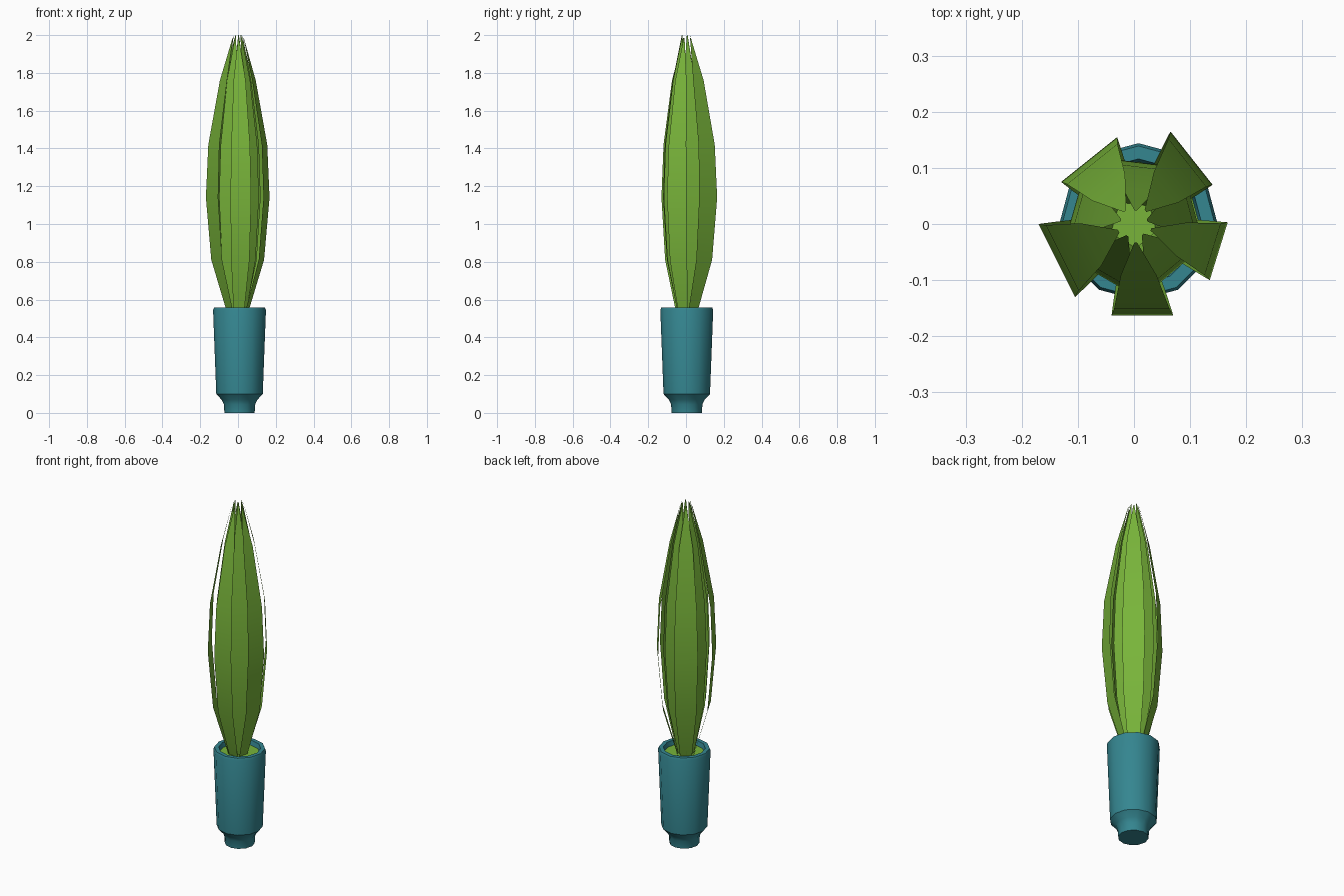
import bpy, bmesh, math
from mathutils import Vector

if "Cube" in bpy.data.objects:
    bpy.data.objects.remove(bpy.data.objects["Cube"])


def material(name, rgb):
    m = bpy.data.materials.new(name)
    m.diffuse_color = (*rgb, 1)
    m.use_nodes = True
    m.node_tree.nodes["Principled BSDF"].inputs["Base Color"].default_value = m.diffuse_color
    return m


teal = material("teal glaze", (0.035, 0.238, 0.28))
green = material("leaf green", (0.188, 0.455, 0.042))


def finish(bm, name, mat, angle):
    me = bpy.data.meshes.new(name)
    bm.to_mesh(me)
    bm.free()
    me.materials.append(mat)
    ob = bpy.data.objects.new(name, me)
    bpy.context.collection.objects.link(ob)
    bpy.ops.object.select_all(action='DESELECT')
    ob.select_set(True)
    bpy.context.view_layer.objects.active = ob
    bpy.ops.object.shade_smooth_by_angle(angle=math.radians(angle))
    return ob


CX, CY, SIDES = 0.008, 0.004, 12


def ring(bm, r, z):
    return [bm.verts.new((CX + r * math.sin(2 * math.pi * i / SIDES),
                          CY + r * math.cos(2 * math.pi * i / SIDES), z))
            for i in range(SIDES)]


# pot: turned profile with a narrow foot, flared body and thick rim
profile = [(0.08, 0), (0.083, 0.045), (0.095, 0.07), (0.123, 0.10),
           (0.14, 0.545), (0.135, 0.557), (0.112, 0.557), (0.105, 0.52)]
bm = bmesh.new()
rings = [ring(bm, r, z) for r, z in profile]
for a, b in zip(rings, rings[1:]):
    for i in range(SIDES):
        j = (i + 1) % SIDES
        bm.faces.new((a[i], b[i], b[j], a[j]))
bm.faces.new(rings[0])
bmesh.ops.recalc_face_normals(bm, faces=bm.faces)
finish(bm, "pot", teal, 35)

# green filling inside the pot
bm = bmesh.new()
f = bm.faces.new(ring(bm, 0.107, 0.53))
f.normal_update()
if f.normal.z < 0:
    f.normal_flip()
finish(bm, "pot_filling", green, 30)


def blade(name, p, q, stations):
    """Thin bowed blade; p and q are its side corners at the widest point."""
    p, q = Vector(p), Vector(q)
    mid, half = (p + q) / 2, (q - p) / 2
    bm = bmesh.new()
    rows = []
    for z, reach, width in stations:
        c = mid * reach
        rows.append([bm.verts.new((*(c + half * width * s), z)) for s in (-1, 1)])
    for a, b in zip(rows, rows[1:]):
        bm.faces.new((a[0], a[1], b[1], b[0]))
    finish(bm, name, green, 40)


# outer leaves: (height, reach factor, width factor)
outer = [(0.53, 0.30, 0.50), (0.81, 0.82, 0.88), (1.14, 1.0, 1.0),
         (1.42, 0.93, 0.90), (1.76, 0.56, 0.58), (1.985, 0.20, 0.04)]
corners = [((-0.04, -0.163), (0.07, -0.163)), ((0.135, -0.10), (0.167, 0.003)),
           ((0.14, 0.07), (0.065, 0.165)), ((-0.03, 0.155), (-0.13, 0.075)),
           ((-0.17, 0.0), (-0.105, -0.13))]
for n, (p, q) in enumerate(corners):
    blade(f"outer_leaf_{n + 1}", p, q, outer)

# inner leaves: a second, tighter layer standing in the gaps
inner = [(0.53, 0.32, 0.50), (0.81, 0.82, 0.88), (1.14, 1.0, 1.0),
         (1.42, 0.93, 0.90), (1.76, 0.58, 0.58), (2.0, 0.22, 0.04)]
for n, deg in enumerate((-50, 15, 83, 164, 240)):
    a = math.radians(deg)
    out = Vector((math.cos(a), math.sin(a))) * 0.11
    side = Vector((-math.sin(a), math.cos(a))) * 0.052
    blade(f"inner_leaf_{n + 1}", out - side, out + side, inner)
